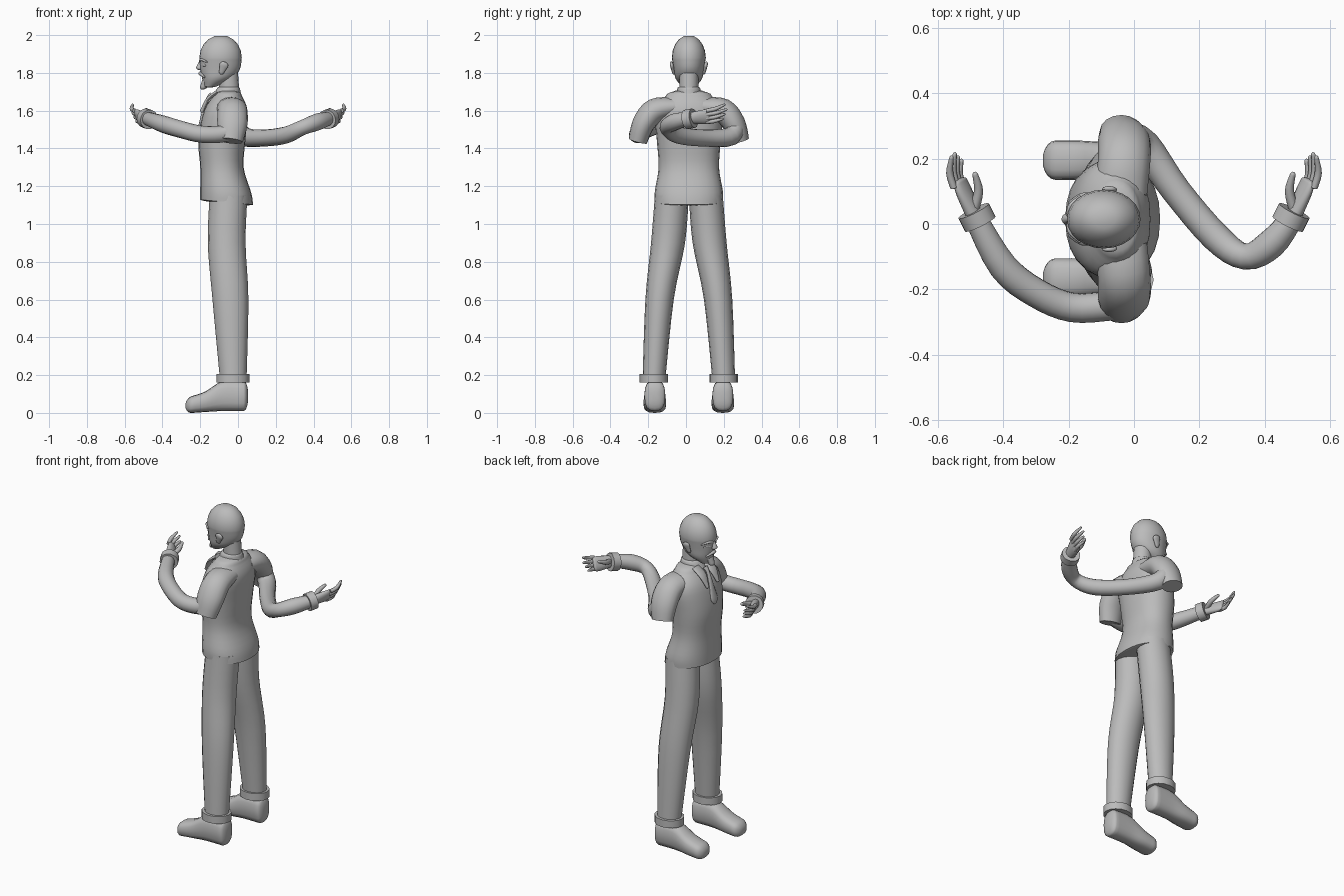
import bpy, bmesh
from math import sin, cos, pi, radians, copysign
from mathutils import Vector

cube = bpy.data.objects.get("Cube")
if cube:
    bpy.data.objects.remove(cube, do_unlink=True)

GREY = (.5, .5, .5, 1)
clay = bpy.data.materials.new("plain_grey")
clay.use_nodes = True
clay.diffuse_color = GREY
clay.node_tree.nodes["Principled BSDF"].inputs["Base Color"].default_value = GREY

X_AXIS, Y_AXIS, Z_AXIS = Vector((1, 0, 0)), Vector((0, 1, 0)), Vector((0, 0, 1))
MIDDLE = .015  # the body's plane of symmetry in y
SIDES = (("left", -1), ("right", 1))


def spline(keys, steps=4):
    """Smooth curve through key stations, radii included."""
    keys = [Vector((*key[:4], key[-1])) for key in keys]
    ends = [keys[0], *keys, keys[-1]]
    curve = []
    for before, start, end, after in zip(ends, ends[1:], ends[2:], ends[3:]):
        for step in range(steps):
            t = step / steps
            slope_in, slope_out = (end - before) / 2, (after - start) / 2
            bend = (end - start) * 3 - slope_in * 2 - slope_out
            twist = (start - end) * 2 + slope_in + slope_out
            curve.append(start + slope_in * t + bend * t * t + twist * t ** 3)
    return curve + [keys[-1]]


def dome(tip, inner, depth, steps=5):
    """Shrinking rings that round off an end."""
    outward = (tip.xyz - inner.xyz).normalized()
    rings = []
    for step in range(1, steps):
        angle = pi / 2 * step / steps
        centre = tip.xyz + outward * depth * sin(angle)
        rings.append(Vector((*centre, *(radius * cos(angle) for radius in tip[3:]))))
    return rings


def loft(name, keys, across=Y_AXIS, along=None, sides=16, square=1, start=0, end=0):
    """Skin stations (x, y, z, radius[, second radius]); start and end are dome depths."""
    curve = spline(keys)
    if start:
        curve = dome(curve[0], curve[1], start)[::-1] + curve
    if end:
        curve = curve + dome(curve[-1], curve[-2], end)
    bm = bmesh.new()
    rings = []
    last = len(curve) - 1
    for i, station in enumerate(curve):
        first, second = across, along
        if not along:
            tangent = (curve[min(i + 1, last)].xyz - curve[max(i - 1, 0)].xyz).normalized()
            first = across = (across - tangent * across.dot(tangent)).normalized()
            second = tangent.cross(first)
        ring = []
        for side in range(sides):
            turn = 2 * pi * side / sides
            c, s = (copysign(abs(value) ** square, value) for value in (cos(turn), sin(turn)))
            ring.append(bm.verts.new(station.xyz + first * c * station[3] + second * s * station[4]))
        rings.append(ring)
    for lower, upper in zip(rings, rings[1:]):
        for side in range(sides):
            bm.faces.new((lower[side - 1], lower[side], upper[side], upper[side - 1]))
    bm.faces.new(rings[0])
    bm.faces.new(rings[-1])
    bmesh.ops.recalc_face_normals(bm, faces=bm.faces)
    mesh = bpy.data.meshes.new(name)
    bm.to_mesh(mesh)
    bm.free()
    mesh.polygons.foreach_set("use_smooth", [True] * len(mesh.polygons))
    mesh.set_sharp_from_angle(angle=radians(50))
    mesh.materials.append(clay)
    part = bpy.data.objects.new(name, mesh)
    bpy.context.collection.objects.link(part)
    return part


def stack(name, rows, y=MIDDLE, **options):
    """Level rings given as (z, front x, back x, half width)."""
    keys = [((front + back) / 2, y, z, (back - front) / 2, half) for z, front, back, half in rows]
    return loft(name, keys, X_AXIS, Y_AXIS, **options)


def pair(part, rows, *axes, **options):
    """The same loft on both sides of the body; y is counted from its middle."""
    for side, sign in SIDES:
        keys = [(x, MIDDLE + sign * y, z, *radii) for x, y, z, *radii in rows]
        loft(f"{side}_{part}", keys, *axes, **options)


# Shirt with a hem that is lower at the back
shirt = stack("shirt", [(1.11, -.2, .08, .18), (1.17, -.2, .07, .18), (1.3, -.2, .03, .16),
                        (1.45, -.21, .04, .17), (1.6, -.18, .05, .18), (1.68, -.13, .02, .12)],
              sides=24, square=.9, start=.01, end=.03)
for vert in shirt.data.vertices:
    vert.co.z -= vert.co.x * max(0, 1.3 - vert.co.z) / 2

# Neck, collar and tie
stack("neck", [(1.66, -.1, .01, .05), (1.8, -.1, 0, .05)])
stack("collar_band", [(1.67, -.14, .02, .07), (1.72, -.11, .01, .06)], end=.01)
pair("collar_flap", [(-.11, .05, 1.7, .03, .01), (-.16, .05, 1.66, .03, .01), (-.19, .05, 1.6, .01)], end=.01)
loft("tie", [(-.14, MIDDLE, 1.69, .02, .01), (-.165, MIDDLE, 1.65, .01), (-.2, MIDDLE, 1.52, .03, .01)],
     end=.04)

# Head and face
stack("head", [(1.73, -.18, -.11, .04), (1.77, -.19, -.03, .07), (1.82, -.2, .01, .08),
               (1.88, -.205, .02, .09)], sides=24, start=.01, end=.12)
loft("nose", [(-.196, MIDDLE, 1.86, .01), (-.205, MIDDLE, 1.825, .017)], start=.01, end=.01)
loft("moustache", [(-.18, MIDDLE - .04, 1.78, .005), (-.2, MIDDLE, 1.797, .01),
                   (-.18, MIDDLE + .04, 1.78, .005)], Z_AXIS, start=.01, end=.01)
stack("goatee", [(1.76, -.19, -.15, .03), (1.73, -.2, -.16, .02)], start=.01, end=.02)
pair("brow", [(-.2, .01, 1.86, .007), (-.195, .04, 1.87, .007), (-.17, .065, 1.86, .005)], Z_AXIS, end=.01)
pair("eye", [(-.19, .025, 1.84, .007), (-.175, .05, 1.84, .007)], Z_AXIS, start=.01, end=.01)
pair("ear", [(-.085, .083, 1.81, .015, .008), (-.075, .09, 1.84, .024, .01)], X_AXIS, start=.02, end=.02)

# Sleeves
pair("sleeve", [(-.04, .08, 1.62, .08, .05), (-.03, .18, 1.6, .08, .065), (-.03, .24, 1.53, .08, .06),
                (-.04, .27, 1.44, .065, .05)], X_AXIS)

# Trouser legs, turn-ups and shoes
pair("trouser_leg", [(-.05, .09, 1.15, .1, .09), (-.06, .11, .9, .1, .09), (-.04, .155, .6, .095, .075),
                     (-.025, .185, .17, .07, .06)], X_AXIS, Y_AXIS)
pair("turn_up", [(-.027, .185, .16, .087, .075), (-.027, .185, .205, .087, .075)], X_AXIS, Y_AXIS)
pair("shoe", [(.03, .18, .09, .055, .08), (-.08, .18, .09, .055, .08), (-.17, .18, .06, .06, .055),
              (-.24, .18, .045, .06, .045)], Y_AXIS, Z_AXIS, square=.75, start=.025, end=.04)

# Arms: one folded forward, one swung behind
loft("left_arm", [(-.03, -.25, 1.52, .04), (-.07, -.25, 1.48, .045), (-.19, -.255, 1.475, .045),
                  (-.3, -.21, 1.5, .045), (-.4, -.13, 1.53, .045), (-.485, .02, 1.56, .035)], X_AXIS)
loft("right_arm", [(-.02, .26, 1.54, .05), (.03, .24, 1.465, .05), (.13, .1, 1.455, .045),
                   (.25, -.04, 1.47, .045), (.34, -.1, 1.51, .04), (.42, -.06, 1.54, .045),
                   (.485, .02, 1.56, .035)], X_AXIS)

# Hands and wrist bands
for side, sign in SIDES:
    def hand_part(part, rows, *axes, **options):
        loft(f"{side}_{part}", [(sign * x, *rest) for x, *rest in rows], *axes, **options)

    hand_part("wrist_band", [(.47, 0, 1.553, .052), (.49, .04, 1.56, .052)])
    hand_part("palm", [(.485, .02, 1.56, .03, .025), (.52, .1, 1.567, .042, .02), (.53, .13, 1.57, .04, .015)],
              Vector((sign / 2, 0, 1)), end=.01)
    hand_part("thumb", [(.49, .04, 1.565, .016), (.475, .1, 1.585, .014), (.485, .15, 1.605, .009)],
              X_AXIS, sides=8, end=.01)
    for finger, reach in enumerate((.09, .1, .09, .08)):
        x, y, z = .55 - finger / 100, .11, 1.6 - finger / 50
        lift = .03 - finger / 200
        hand_part(f"finger_{finger + 1}", [
            (x, y, z, .011), (x + .013, y + reach / 2, z + lift / 3, .011), (x + .008, y + reach, z + lift, .007),
        ], X_AXIS, sides=8, end=.01)
